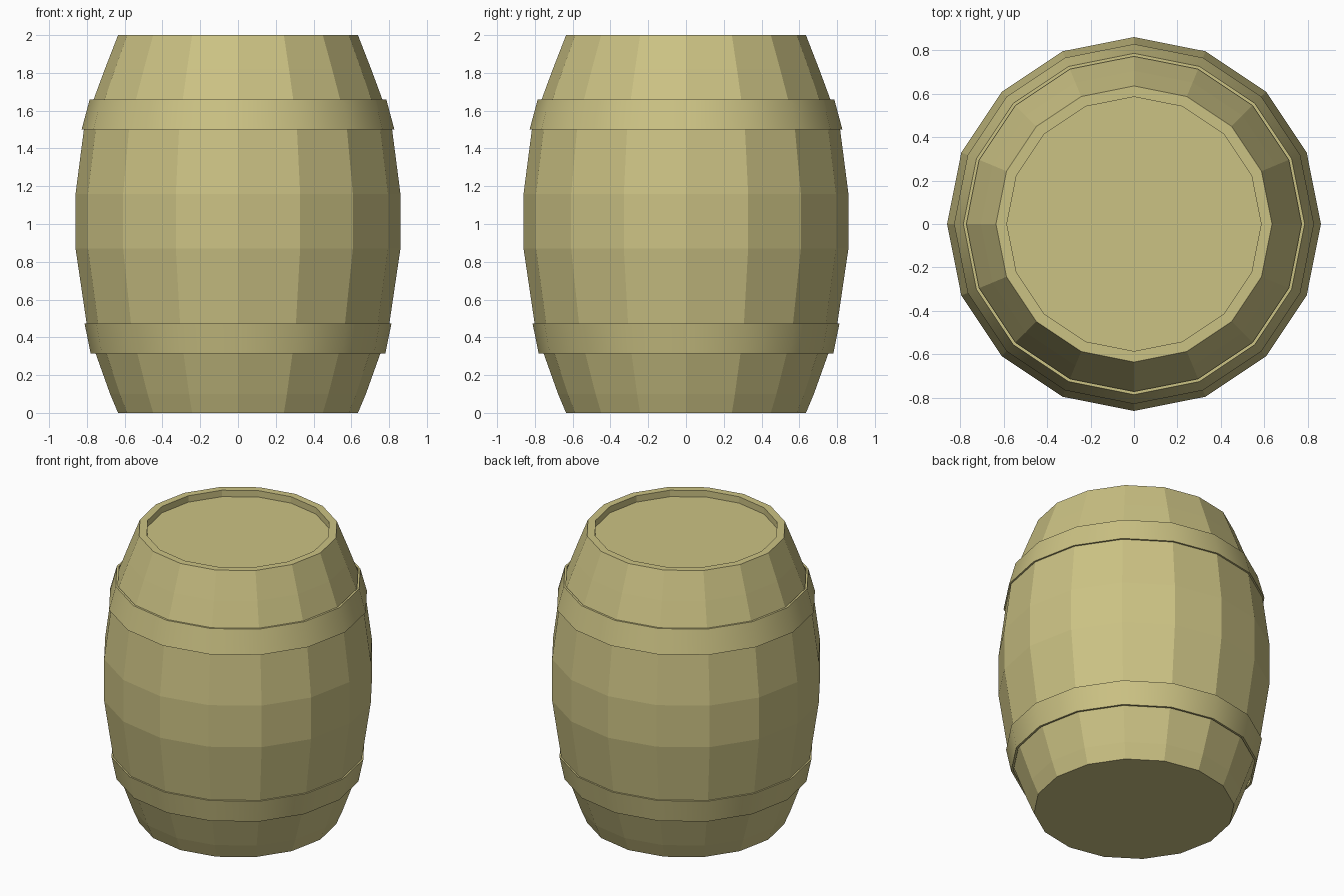
import bpy, bmesh, math

if "Cube" in bpy.data.objects:
    bpy.data.objects.remove(bpy.data.objects["Cube"])

SIDES = 16

wood = bpy.data.materials.new("wood")
wood.diffuse_color = (0.60, 0.54, 0.23, 1)
wood.use_nodes = True
wood.node_tree.nodes["Principled BSDF"].inputs["Base Color"].default_value = wood.diffuse_color


def lathe(name, profile, closed=False):
    """Spin (radius, z) points about z; open profiles get end caps."""
    bm = bmesh.new()
    rings = []
    for r, z in profile:
        rings.append([bm.verts.new((r * math.cos(2 * math.pi * i / SIDES),
                                    r * math.sin(2 * math.pi * i / SIDES), z))
                      for i in range(SIDES)])
    pairs = list(zip(rings, rings[1:]))
    if closed:
        pairs.append((rings[-1], rings[0]))
    else:
        bm.faces.new(rings[0][::-1])
        bm.faces.new(rings[-1])
    for a, b in pairs:
        for i in range(SIDES):
            j = (i + 1) % SIDES
            bm.faces.new((a[i], a[j], b[j], b[i]))
    bmesh.ops.recalc_face_normals(bm, faces=bm.faces)
    mesh = bpy.data.meshes.new(name)
    bm.to_mesh(mesh)
    bm.free()
    mesh.materials.append(wood)
    obj = bpy.data.objects.new(name, mesh)
    bpy.context.collection.objects.link(obj)
    return obj


# Faceted barrel body with raised rim and recessed lid
lathe("barrel_body", [
    (0.635, 0), (0.677, 0.10), (0.795, 0.43), (0.86, 0.87), (0.86, 1.16),
    (0.812, 1.53), (0.705, 1.82), (0.635, 2.0), (0.585, 2.0), (0.585, 1.955)])

# Tapered hoops, smooth around, sharp at their edges
T = 0.014
for name, r0, z0, r1, z1 in (("lower_hoop", 0.78, 0.315, 0.812, 0.472),
                             ("upper_hoop", 0.828, 1.50, 0.785, 1.66)):
    hoop = lathe(name, [(r0, z0), (r1, z1), (r1 - T, z1), (r0 - T, z0)], closed=True)
    bpy.ops.object.select_all(action='DESELECT')
    hoop.select_set(True)
    bpy.context.view_layer.objects.active = hoop
    bpy.ops.object.shade_smooth_by_angle(angle=math.radians(40))
